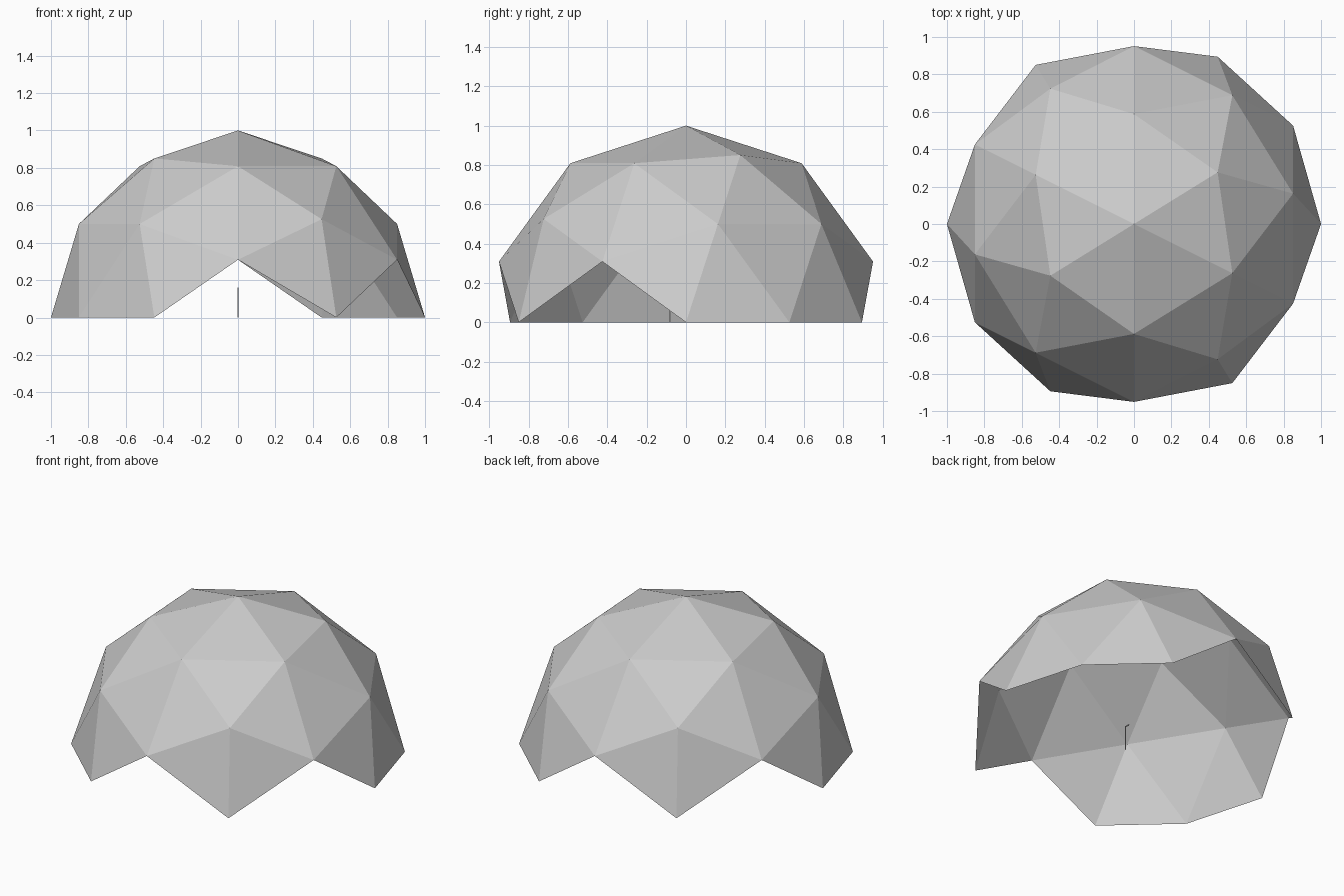
import bpy, bmesh
from mathutils import Vector

cube = bpy.data.objects.get("Cube")
if cube:
    bpy.data.objects.remove(cube, do_unlink=True)

grey = bpy.data.materials.new("plain grey")
grey.use_nodes = True
grey.diffuse_color = (0.6, 0.6, 0.6, 1)
grey.node_tree.nodes["Principled BSDF"].inputs["Base Color"].default_value = grey.diffuse_color


def add_object(name, bm):
    mesh = bpy.data.meshes.new(name)
    bm.to_mesh(mesh)
    bm.free()
    mesh.materials.append(grey)
    obj = bpy.data.objects.new(name, mesh)
    bpy.context.collection.objects.link(obj)
    return obj


# Geodesic shell: icosphere laid on its side, an edge midpoint at the apex
bm = bmesh.new()
bmesh.ops.create_icosphere(bm, subdivisions=2, radius=1)
for v in bm.verts:
    x, y, z = v.co
    v.co = Vector((z, x, y))

# Keep whole panels above the ground, which leaves four triangular doorways
below = [f for f in bm.faces if min(v.co.z for v in f.verts) < -0.01]
bmesh.ops.delete(bm, geom=below, context="FACES")
for v in bm.verts:
    v.co.z = max(v.co.z, 0)
bmesh.ops.recalc_face_normals(bm, faces=bm.faces)
if sum(f.normal.dot(f.calc_center_median()) for f in bm.faces) < 0:
    bmesh.ops.reverse_faces(bm, faces=bm.faces)
add_object("dome_shell", bm)


def add_bar(name, size, centre):
    bm = bmesh.new()
    bmesh.ops.create_cube(bm, size=1)
    bmesh.ops.scale(bm, vec=size, verts=bm.verts)
    bmesh.ops.translate(bm, vec=centre, verts=bm.verts)
    add_object(name, bm)


# Small thin post with a short arm, standing inside
add_bar("inner_post", (0.005, 0.006, 0.16), (0, -0.08, 0.08))
add_bar("inner_arm", (0.005, 0.03, 0.006), (0, -0.062, 0.157))
